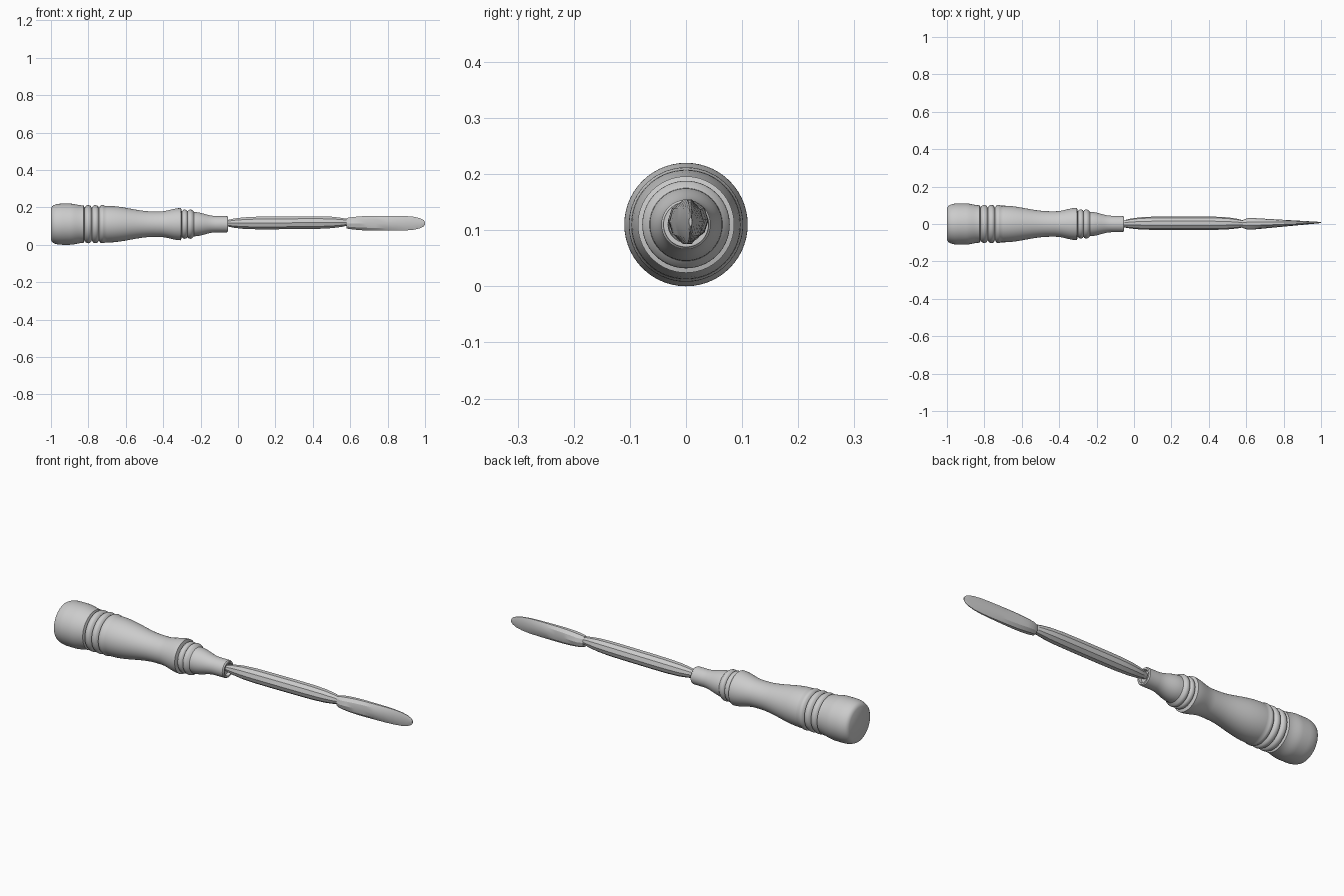
import bpy, bmesh, math

if "Cube" in bpy.data.objects:
    bpy.data.objects.remove(bpy.data.objects["Cube"], do_unlink=True)

AXIS_Z = 0.11
GREY = (0.6, 0.6, 0.6, 1)
grey = bpy.data.materials.new("plain grey")
grey.use_nodes = True
grey.diffuse_color = GREY
grey.node_tree.nodes["Principled BSDF"].inputs["Base Color"].default_value = GREY


def loft(name, sections, sides, sharp_angle):
    """Skin elliptical rings (x, y centre, z centre, y radius, z radius) along x."""
    bm = bmesh.new()
    rings = []
    for x, centre_y, centre_z, radius_y, radius_z in sections:
        ring = []
        for side in range(sides):
            angle = math.tau * side / sides
            y = centre_y + radius_y * math.cos(angle)
            z = centre_z + radius_z * math.sin(angle)
            ring.append(bm.verts.new((x, y, z)))
        rings.append(ring)
    for near, far in zip(rings, rings[1:]):
        for side in range(sides):
            following = (side + 1) % sides
            bm.faces.new((near[side], near[following], far[following], far[side]))
    bm.faces.new(rings[0])
    bm.faces.new(rings[-1])
    bmesh.ops.recalc_face_normals(bm, faces=bm.faces)
    mesh = bpy.data.meshes.new(name)
    bm.to_mesh(mesh)
    bm.free()
    mesh.materials.append(grey)
    part = bpy.data.objects.new(name, mesh)
    bpy.context.collection.objects.link(part)
    bpy.ops.object.select_all(action="DESELECT")
    part.select_set(True)
    bpy.context.view_layer.objects.active = part
    bpy.ops.object.shade_smooth_by_angle(angle=math.radians(sharp_angle))


def fractions(steps):
    return [step / steps for step in range(steps + 1)]


def mix(start, end, amount):
    return start + (end - start) * amount


def ease(amount):
    return (1 - math.cos(math.pi * amount)) / 2


def dome(amount):
    return math.sqrt(1 - (1 - amount) ** 2)


def sweep(start, end, radius_start, radius_end, shape=ease, steps=8):
    """Profile points whose radius follows a shape between two values."""
    return [(mix(start, end, t), mix(radius_start, radius_end, shape(t)))
            for t in fractions(steps)]


def beads(start, end, groove, crest, count):
    """Profile points of a row of rounded rings."""
    width = (end - start) / count
    points = []
    for index in range(count):
        for t in fractions(6)[:-1]:
            swell = math.sqrt(math.sin(math.pi * t))
            points.append((start + width * (index + t), mix(groove, crest, swell)))
    return points


# Turned handle, from the pommel to the ferrule
profile = sweep(-1, -0.94, 0.085, 0.11, dome)
profile += sweep(-0.9, -0.825, 0.11, 0.1)
profile += beads(-0.82, -0.705, 0.087, 0.102, count=3)
profile += sweep(-0.7, -0.45, 0.098, 0.068)
profile += sweep(-0.42, -0.305, 0.068, 0.086)
profile += beads(-0.3, -0.24, 0.068, 0.078, count=2)
profile += sweep(-0.235, -0.12, 0.065, 0.044)
profile += sweep(-0.06, -0.054, 0.044, 0.04, dome, steps=3)
profile += sweep(-0.054, -0.07, 0.032, 0.03, steps=1)
loft("handle", [(x, 0, AXIS_Z, radius, radius) for x, radius in profile],
     sides=56, sharp_angle=35)

# Faceted shaft, pinched at both ends
shaft = []
for t in fractions(12):
    along = ease(t)
    swell = 1 - abs(2 * along - 1) ** 5
    radius = mix(0.014, 0.036, swell)
    shaft.append((mix(-0.07, 0.6, along), 0.004 * swell, mix(0.115, 0.12, along),
                  radius, radius))
loft("shaft", shaft, sides=10, sharp_angle=25)

# Leaf shaped blade, thinning like a wedge to the tip
blade = []
for t in fractions(12):
    along = ease(t)
    swell = (1 - abs(2 * along - 1) ** 4) ** 0.6
    shoulder = min(1, 0.6 + 5 * along)
    heel = 0.02 * (1 - along) ** 6
    blade.append((mix(0.58, 1, along), mix(0, 0.008, along), AXIS_Z + 0.005,
                  mix(0.035, 0.003, along) * shoulder,
                  mix(0.008, 0.042, swell) + heel * (1 - swell)))
loft("blade", blade, sides=10, sharp_angle=25)
